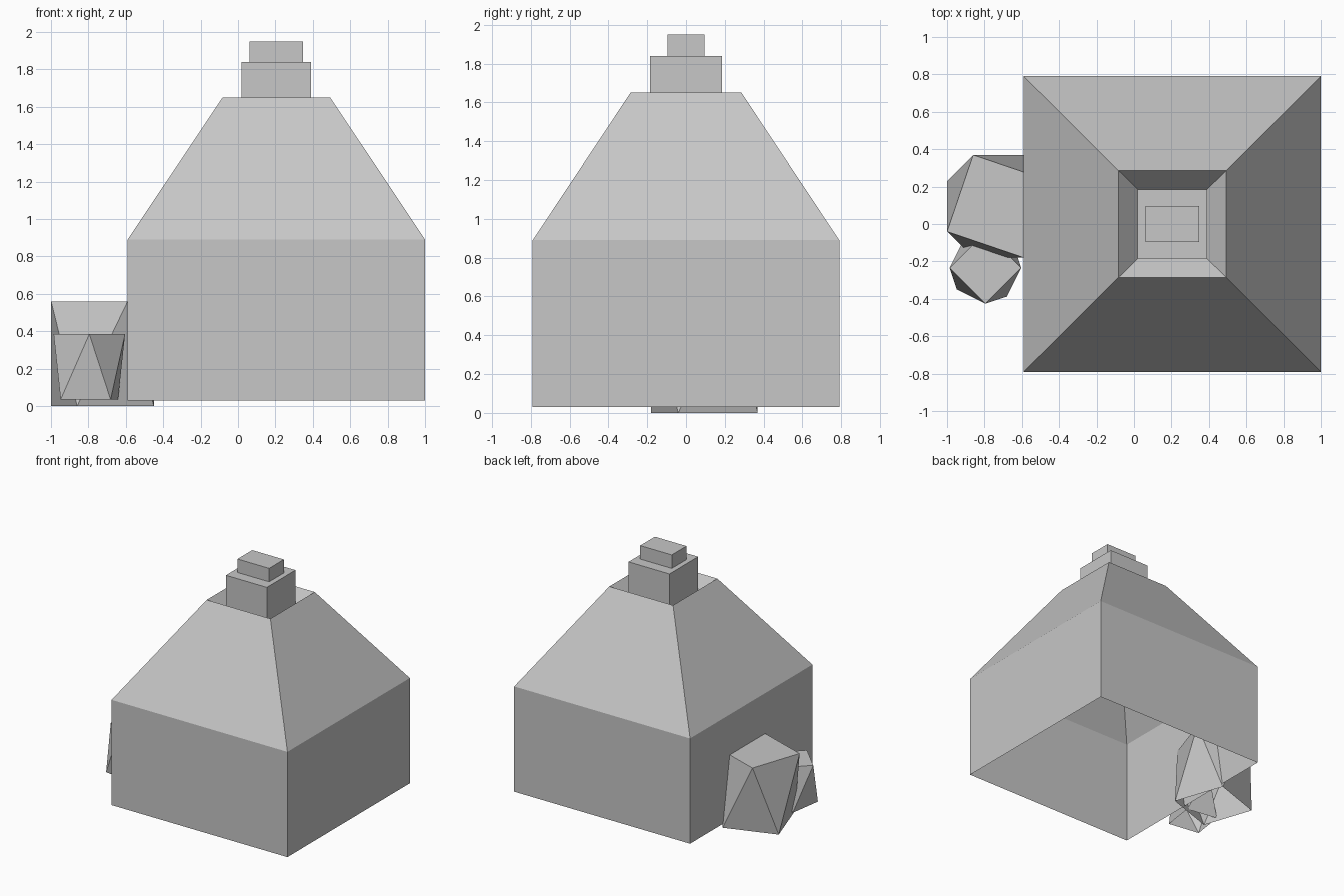
import bpy
import bmesh
from math import cos, sin, radians

cube = bpy.data.objects.get("Cube")
if cube:
    bpy.data.objects.remove(cube)

# One plain stone colour
stone = bpy.data.materials.new("light grey stone")
stone.use_nodes = True
GREY = (0.57, 0.57, 0.57, 1)
stone.diffuse_color = GREY
stone.node_tree.nodes["Principled BSDF"].inputs["Base Color"].default_value = GREY


def finish(name, bm, location):
    mesh = bpy.data.meshes.new(name)
    bm.to_mesh(mesh)
    bm.free()
    mesh.materials.append(stone)
    obj = bpy.data.objects.new(name, mesh)
    obj.location = location
    bpy.context.collection.objects.link(obj)
    return obj


def stepped_shell(name, location, rings, capped):
    """Skin rectangular rings (half width, half depth, height), open below."""
    bm = bmesh.new()
    loops = []
    for w, d, z in rings:
        corners = ((-w, -d), (w, -d), (w, d), (-w, d))
        loops.append([bm.verts.new((x, y, z)) for x, y in corners])
    for low, high in zip(loops, loops[1:]):
        for i in range(4):
            j = (i + 1) % 4
            bm.faces.new((low[i], low[j], high[j], high[i]))
    if capped:
        bm.faces.new(loops[-1])
    return finish(name, bm, location)


def boulder(name, location, radius, height, top_angle, bottom_angle):
    """Twisted four-sided block with triangular sides, open below."""
    bm = bmesh.new()

    def ring(start, z):
        angles = [radians(start + 90 * i) for i in range(4)]
        return [bm.verts.new((radius * cos(a), radius * sin(a), z)) for a in angles]

    top, low = ring(top_angle, height), ring(bottom_angle, 0)
    for i in range(4):
        j = (i + 1) % 4
        bm.faces.new((low[i], top[j], top[i]))
        bm.faces.new((low[i], low[j], top[j]))
    bm.faces.new(top)
    return finish(name, bm, location)


CENTRE = (0.205, 0, 0)

# Hollow walls, sloped roof and the funnel sunk into its top
stepped_shell("walls_and_roof", CENTRE, [
    (0.795, 0.79, 0.03), (0.795, 0.79, 0.89),
    (0.288, 0.286, 1.65), (0.185, 0.185, 1.53)], False)

# Chimney rising out of the funnel, with a smaller block on top
stepped_shell("chimney", CENTRE, [
    (0.185, 0.185, 1.53), (0.185, 0.185, 1.84)], True)
stepped_shell("chimney_cap", CENTRE, [
    (0.143, 0.095, 1.84), (0.143, 0.095, 1.95)], True)

# Boulders against the side wall
boulder("large_boulder", (-0.725, 0.095, 0), 0.306, 0.56, 26.2, 63.8)
boulder("small_boulder", (-0.795, -0.235, 0.035), 0.191, 0.35, 0, 36.6)
